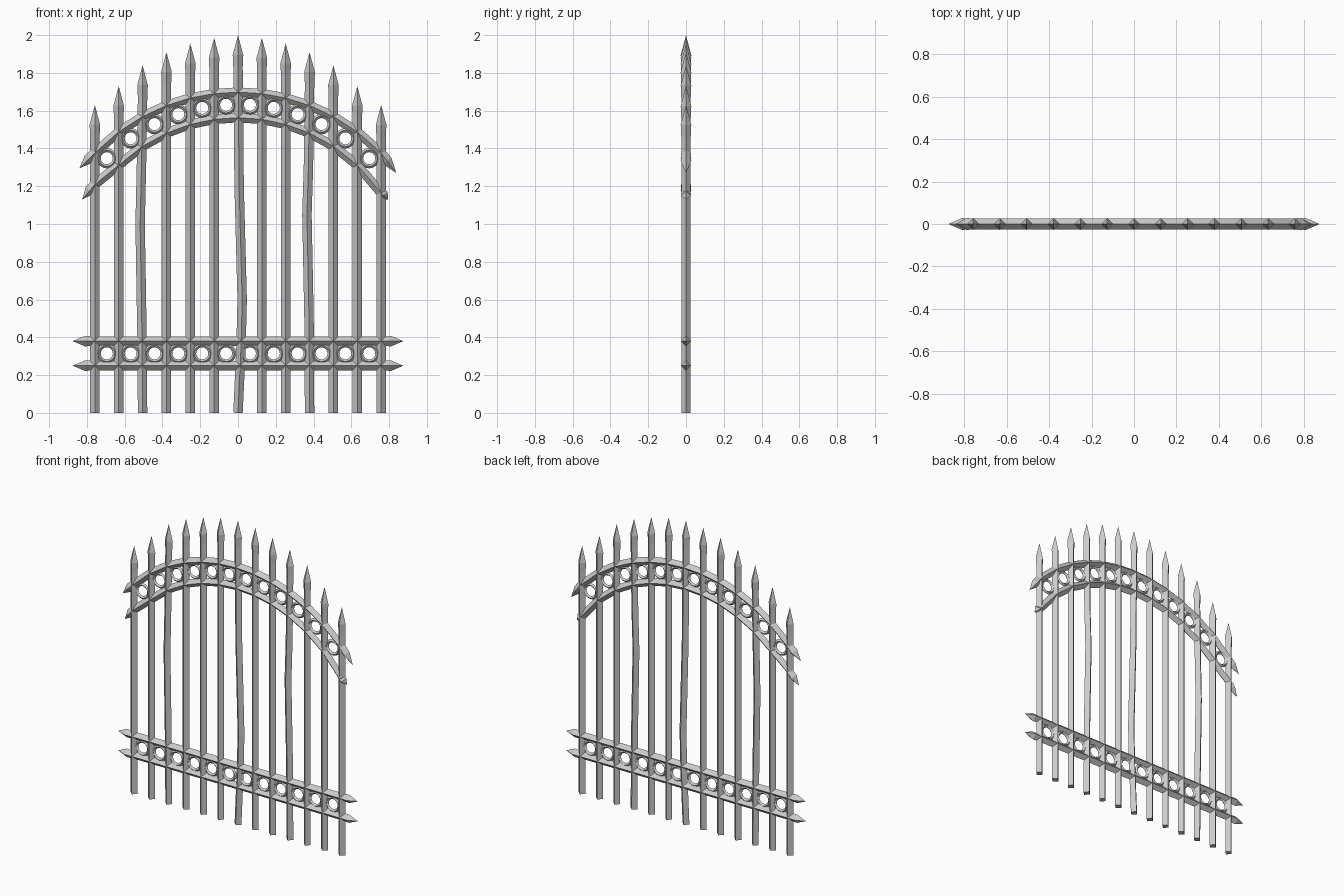
import bpy, bmesh, math
from mathutils import Vector, Matrix

if "Cube" in bpy.data.objects:
    bpy.data.objects.remove(bpy.data.objects["Cube"])

STEP = 0.1263
XS = [(i - 6) * STEP for i in range(13)]
HALF = 0.025          # half diagonal of the diamond-section bars
CZ = 0.643            # centre height of the arch circles


def finish(bm, name):
    bmesh.ops.recalc_face_normals(bm, faces=bm.faces)
    me = bpy.data.meshes.new(name)
    bm.to_mesh(me)
    bm.free()
    ob = bpy.data.objects.new(name, me)
    bpy.context.collection.objects.link(ob)
    return ob


def diamond_bar(name, path, widths):
    """Sweep a diamond section along (x, z) points; width 0 makes a point."""
    pts = [Vector((x, 0, z)) for x, z in path]
    bm = bmesh.new()
    rings = []
    for i, (p, w) in enumerate(zip(pts, widths)):
        if w == 0:
            rings.append([bm.verts.new(p)] * 4)
            continue
        t = (pts[min(i + 1, len(pts) - 1)] - pts[max(i - 1, 0)]).normalized()
        n, y = Vector((t.z, 0, -t.x)), Vector((0, 1, 0))
        rings.append([bm.verts.new(p + d * w) for d in (n, y, -n, -y)])
    for a, b in zip(rings, rings[1:]):
        for k in range(4):
            j = (k + 1) % 4
            loop = list(dict.fromkeys((a[k], a[j], b[j], b[k])))
            bm.faces.new(loop)
    for end, w in ((rings[0], widths[0]), (rings[-1], widths[-1])):
        if w:
            bm.faces.new(end)
    return finish(bm, name)


def ring(name, x, z, major=0.043, minor=0.011, seg=16):
    bm = bmesh.new()
    section = [bm.verts.new((major + dx * minor, dy * minor, 0))
               for dx, dy in ((1, 0), (0, 1), (-1, 0), (0, -1))]
    edges = [bm.edges.new((section[k], section[(k + 1) % 4])) for k in range(4)]
    bmesh.ops.spin(bm, geom=section + edges, cent=(0, 0, 0), axis=(0, 1, 0),
                   angle=math.tau, steps=seg, use_merge=False)
    bmesh.ops.remove_doubles(bm, verts=bm.verts, dist=1e-4)
    bmesh.ops.translate(bm, verts=bm.verts, vec=(x, 0, z))
    return finish(bm, name)


# Upright pickets with spear tips, three of them slightly bent
TOPS = [2.0, 1.985, 1.955, 1.91, 1.84, 1.73, 1.63]
BENDS = {6: [(0.35, 0.016), (0.6, 0.022), (1.2, 0.006)],
         2: [(0.4, -0.003), (1.0, -0.013), (1.35, -0.005)],
         9: [(0.5, -0.003), (1.05, -0.014), (1.3, -0.006)]}
for i, x in enumerate(XS):
    top = TOPS[abs(i - 6)]
    path = [(x, 0)] + [(x + dx, z) for z, dx in BENDS.get(i, [])]
    path += [(x, top - 0.17), (x, top - 0.105), (x, top)]
    widths = [HALF] * (len(path) - 2) + [HALF + 0.003, 0]
    diamond_bar(f"picket_{i + 1}", path, widths)

# Straight lower rails pointed at both ends
for name, z in (("lower_rail_bottom", 0.25), ("lower_rail_top", 0.38)):
    diamond_bar(name, [(x, z) for x in (-0.875, -0.81, -0.77, 0.77, 0.81, 0.875)],
                [0, HALF + 0.003, HALF, HALF, HALF + 0.003, 0])


# Arched upper rails pointed at both ends
def arch_z(x, r):
    return CZ + math.sqrt(r * r - x * x)


def arch(name, r, left, right, left_lift=0.0):
    path = [(x, arch_z(x, r)) for x in XS]
    path[0] = (path[0][0], path[0][1] + left_lift)
    a, b = Vector(left), Vector(right)
    sa, sb = a.lerp(Vector(path[0]), 0.6), b.lerp(Vector(path[-1]), 0.6)
    path = [left, tuple(sa)] + path + [tuple(sb), right]
    w = [0, HALF + 0.003] + [HALF] * len(XS) + [HALF + 0.003, 0]
    diamond_bar(name, path, w)


arch("arch_rail_upper", 1.055, (-0.84, 1.295), (0.838, 1.27))
arch("arch_rail_lower", 0.92, (-0.825, 1.13), (0.795, 1.13), 0.045)

# Rings between the paired rails
for i in range(12):
    x = (i - 5.5) * STEP
    ring(f"lower_ring_{i + 1}", x, 0.315)
    ring(f"arch_ring_{i + 1}", x, arch_z(x, 0.99))
